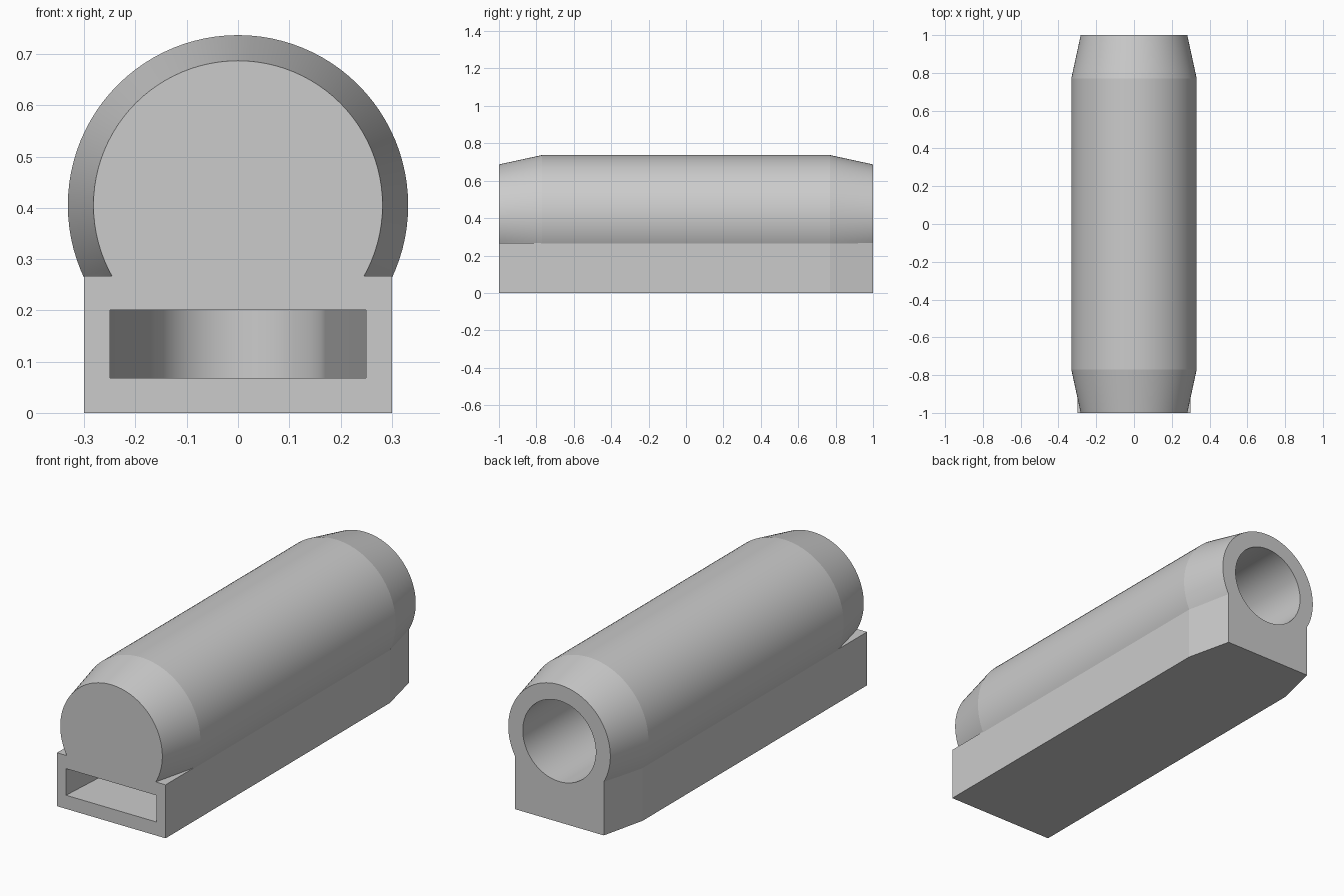
import bpy, bmesh, math

cube = bpy.data.objects.get("Cube")
if cube:
    bpy.data.objects.remove(cube, do_unlink=True)

AXIS_Z = 0.405      # height of the barrel axis
SEGMENTS = 96

grey = bpy.data.materials.new("plain_grey")
grey.use_nodes = True
colour = (0.6, 0.6, 0.6, 1)
grey.diffuse_color = colour
grey.node_tree.nodes["Principled BSDF"].inputs["Base Color"].default_value = colour


def make_object(name, bm):
    bmesh.ops.recalc_face_normals(bm, faces=bm.faces)
    mesh = bpy.data.meshes.new(name)
    bm.to_mesh(mesh)
    bm.free()
    mesh.materials.append(grey)
    obj = bpy.data.objects.new(name, mesh)
    bpy.context.collection.objects.link(obj)
    return obj


def turned(name, profile):
    """Closed round solid along y from (y, radius) pairs."""
    bm = bmesh.new()
    rings = []
    for y, r in profile:
        angles = [2 * math.pi * i / SEGMENTS for i in range(SEGMENTS)]
        rings.append([bm.verts.new((r * math.cos(a), y, AXIS_Z + r * math.sin(a)))
                      for a in angles])
    for a, b in zip(rings, rings[1:]):
        for i in range(SEGMENTS):
            j = (i + 1) % SEGMENTS
            bm.faces.new((a[i], a[j], b[j], b[i]))
    bm.faces.new(rings[0])
    bm.faces.new(rings[-1])
    return make_object(name, bm)


def extruded(name, half_plan, bottom, top):
    """Vertical prism from the right half of a plan, mirrored in x."""
    plan = half_plan + [(-x, y) for x, y in reversed(half_plan) if x > 1e-6]
    bm = bmesh.new()
    face = bm.faces.new([bm.verts.new((x, y, bottom)) for x, y in plan])
    new = bmesh.ops.extrude_face_region(bm, geom=[face])["geom"]
    verts = [v for v in new if isinstance(v, bmesh.types.BMVert)]
    bmesh.ops.translate(bm, verts=verts, vec=(0, 0, top - bottom))
    return make_object(name, bm)


def combine(target, tool, operation):
    mod = target.modifiers.new(operation.lower(), 'BOOLEAN')
    mod.operation = operation
    mod.solver = 'EXACT'
    mod.object = tool
    bpy.context.view_layer.objects.active = target
    bpy.ops.object.modifier_apply(modifier=mod.name)
    bpy.data.objects.remove(tool, do_unlink=True)


# Barrel with tapered ends, joined to a base narrowed at the back
body = turned("barrel_body", [(-1, 0.282), (-0.77, 0.332), (0.77, 0.332), (1, 0.282)])
base = extruded("base", [(0.3, -1), (0.3, 0.77), (0.246, 1)], 0, 0.267)
combine(body, base, 'UNION')

# Round bore, open at the back only
bore = turned("bore_cutter", [(-0.85, 0.202), (1.1, 0.202)])
combine(body, bore, 'DIFFERENCE')

# Flat slot in the front, narrowing to a rounded end
slot_plan = [(0.25, -1.1), (0.25, -1)]
slot_plan += [(0.17 * math.cos(math.radians(a)), 0.3 + 0.17 * math.sin(math.radians(a)))
              for a in range(0, 91, 9)]
slot = extruded("slot_cutter", slot_plan, 0.068, 0.201)
combine(body, slot, 'DIFFERENCE')

# Smooth round surfaces, crisp edges
bpy.ops.object.select_all(action='DESELECT')
body.select_set(True)
bpy.context.view_layer.objects.active = body
bpy.ops.object.shade_smooth_by_angle(angle=math.radians(11))
